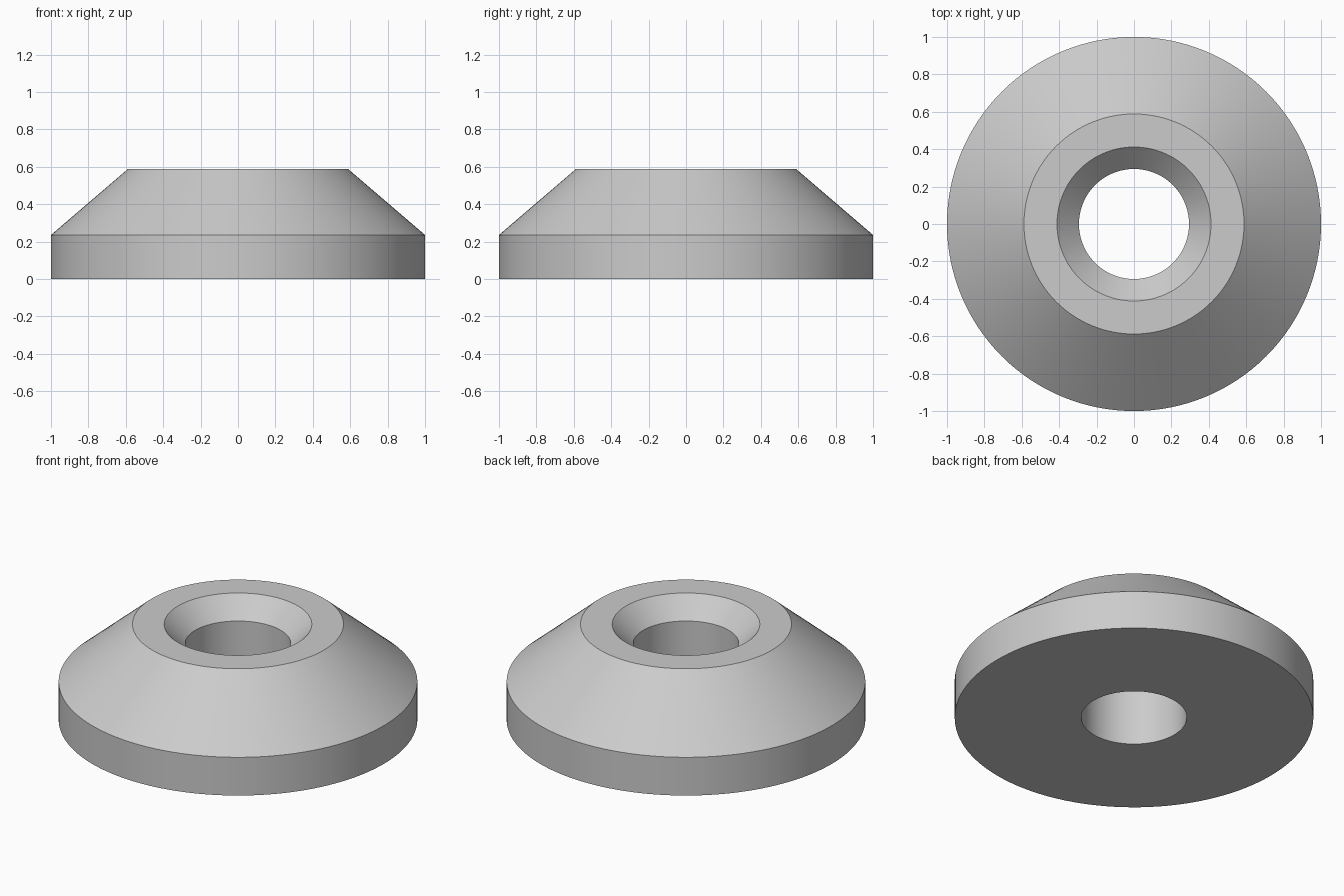
import bpy, bmesh, math

cube = bpy.data.objects.get("Cube")
if cube:
    bpy.data.objects.remove(cube, do_unlink=True)

SEGMENTS = 128
UNIT = 1 / 17  # outer radius is 17 units

# Plain grey metal
grey = bpy.data.materials.new("light_grey")
grey.use_nodes = True
colour = (0.6, 0.6, 0.6, 1)
grey.diffuse_color = colour
grey.node_tree.nodes["Principled BSDF"].inputs["Base Color"].default_value = colour

# Closed section (radius, height): bore, base, rim, cone, flat top, countersink
section = [(5, 0), (17, 0), (17, 4), (10, 10), (7, 10), (5, 8)]

# Revolve the section into a ring
bm = bmesh.new()
rings = []
for r, z in section:
    rings.append([bm.verts.new((r * UNIT * math.cos(a), r * UNIT * math.sin(a), z * UNIT))
                  for a in (math.tau * i / SEGMENTS for i in range(SEGMENTS))])
for k, lower in enumerate(rings):
    upper = rings[(k + 1) % len(rings)]
    for i in range(SEGMENTS):
        j = (i + 1) % SEGMENTS
        bm.faces.new((lower[i], lower[j], upper[j], upper[i]))
bmesh.ops.recalc_face_normals(bm, faces=bm.faces)

mesh = bpy.data.meshes.new("countersunk_washer")
bm.to_mesh(mesh)
bm.free()
mesh.materials.append(grey)
washer = bpy.data.objects.new("countersunk_washer", mesh)
bpy.context.collection.objects.link(washer)

# Smooth round walls, crisp edges
bpy.ops.object.select_all(action="DESELECT")
washer.select_set(True)
bpy.context.view_layer.objects.active = washer
bpy.ops.object.shade_smooth_by_angle(angle=math.radians(30))
